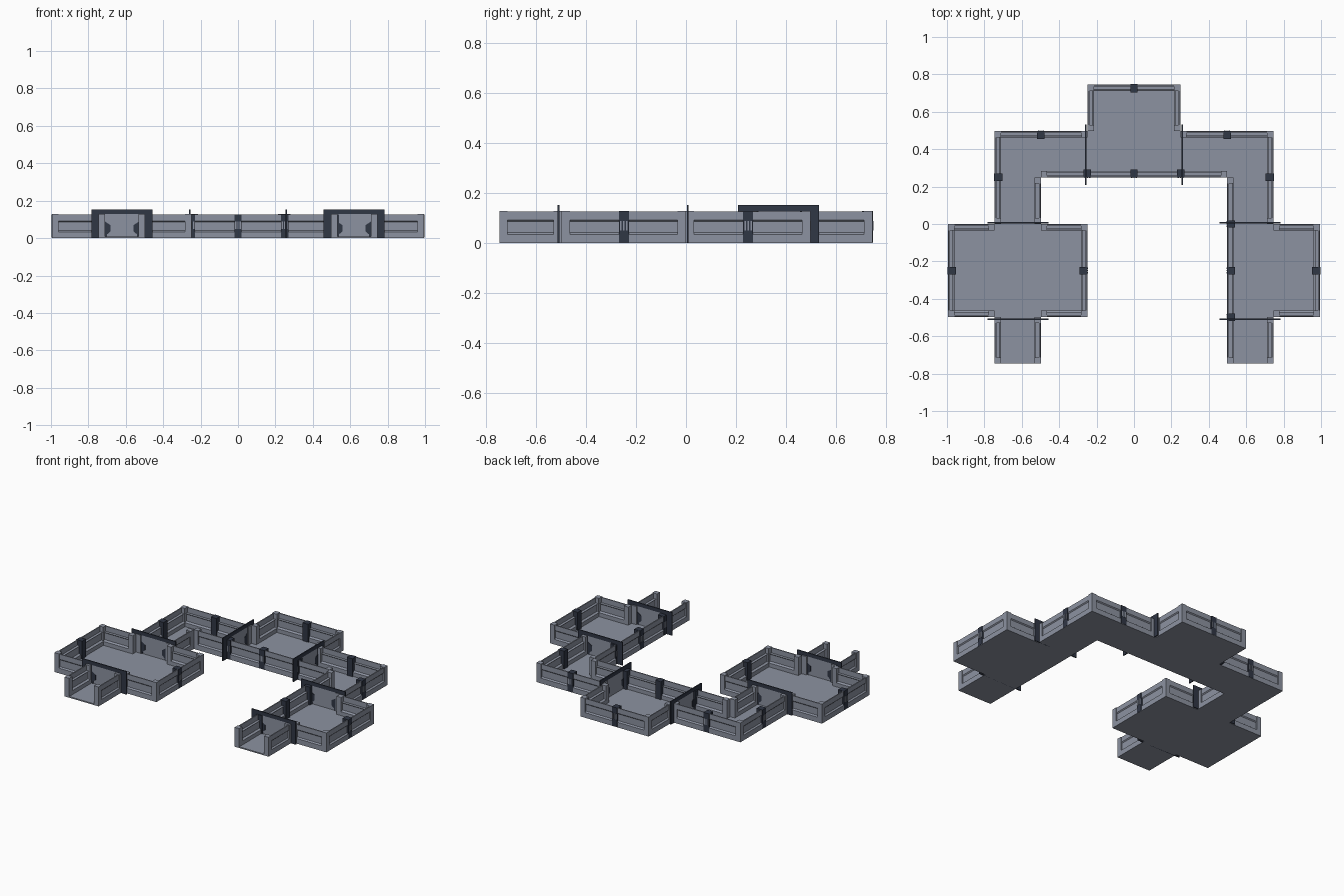
import bpy, bmesh
from mathutils import Vector

if "Cube" in bpy.data.objects:
    bpy.data.objects.remove(bpy.data.objects["Cube"])


def material(name, rgb):
    m = bpy.data.materials.new(name)
    m.diffuse_color = (*rgb, 1)
    m.use_nodes = True
    m.node_tree.nodes["Principled BSDF"].inputs["Base Color"].default_value = m.diffuse_color
    return m


GREY = material("steel grey", (0.265, 0.29, 0.355))
DARK = material("dark navy", (0.030, 0.038, 0.060))


def prism(bm, points, offset):
    """Extrude a flat outline along an offset vector."""
    f = bm.faces.new([bm.verts.new(p) for p in points])
    new = bmesh.ops.extrude_face_region(bm, geom=[f])["geom"]
    bmesh.ops.translate(bm, vec=offset, verts=[v for v in new if isinstance(v, bmesh.types.BMVert)])


def finish(name, bm, mat):
    bmesh.ops.recalc_face_normals(bm, faces=bm.faces)
    me = bpy.data.meshes.new(name)
    bm.to_mesh(me)
    bm.free()
    me.materials.append(mat)
    ob = bpy.data.objects.new(name, me)
    bpy.context.collection.objects.link(ob)
    return ob


class Run:
    """One straight wall; s runs along it, d runs inward, z up."""

    def __init__(self, a, b):
        self.a = Vector((*a, 0))
        v = Vector((*b, 0)) - self.a
        self.length = v.length
        self.u = v.normalized()
        self.n = Vector((-self.u.y, self.u.x, 0))

    def sweep(self, bm, profile, s0, s1):
        pts = [self.a + self.u * s0 + self.n * d + Vector((0, 0, z)) for d, z in profile]
        prism(bm, pts, self.u * (s1 - s0))

    def box(self, bm, s0, s1, d0, d1, z0, z1):
        self.sweep(bm, [(d0, z0), (d1, z0), (d1, z1), (d0, z1)], s0, s1)


# Plan outlines, with the interior always on the left
OUTER = [(.75, -.75), (.75, -.5), (1, -.5), (1, 0), (.75, 0), (.75, .5), (.25, .5), (.25, .75),
         (-.25, .75), (-.25, .5), (-.75, .5), (-.75, 0), (-1, 0), (-1, -.5), (-.75, -.5), (-.75, -.75)]
INNER = [(-.5, -.75), (-.5, -.5), (-.25, -.5), (-.25, 0), (-.5, 0), (-.5, .25), (.5, .25), (.5, -.75)]
# drawn slightly inside the quarter-unit grid in y
OUTER, INNER = ([(x * .995, y * .995) for x, y in line] for line in (OUTER, INNER))
runs = [Run(a, b) for line in (OUTER, INNER) for a, b in zip(line, line[1:])]

# Floor: one plate over the whole plan
bm = bmesh.new()
prism(bm, [(x, y, 0) for x, y in OUTER + INNER], Vector((0, 0, .008)))
finish("floor", bm, GREY)

# Walls: stepped rail, recessed panel and cap
PROFILE = [(0, 0), (0, .034), (.009, .041), (.009, .086), (.003, .092), (.028, .092),
           (.021, .086), (.021, .041), (.034, .034), (.034, 0)]
walls, tops, posts, clamps, slats = (bmesh.new() for _ in range(5))
for r in runs:
    L = r.length
    r.sweep(walls, PROFILE, 0, L)
    # thin parapet along the outer edge
    r.box(tops, 0, L, .003, .010, .092, .126)
    tiles = round(L / .25)
    for i in range(1, tiles):
        # clamp at each joint between tiles, with slats outside
        s = i * L / tiles
        r.box(clamps, s - .02, s + .02, -.001, .042, .002, .127)
        for k in (-1, 0, 1):
            r.box(slats, s + k * .012 - .003, s + k * .012 + .003, -.003, .002, .05, .088)
    # end posts
    r.box(posts, 0, .032, 0, .034, 0, .128)
    r.box(posts, L - .032, L, 0, .034, 0, .128)
finish("walls", walls, GREY)
finish("wall_parapets", tops, GREY)
finish("wall_posts", posts, GREY)
finish("wall_clamps", clamps, DARK)
finish("clamp_slats", slats, GREY)

# Doorways: dark frame with stepped opening and lintel, grey closed leaf
HALF = [(.09, .128), (.09, .088), (.062, .07), (.062, .036), (.08, .02), (.08, .002)]
FRAME = [(-.162, 0), (.162, 0), (.162, .128)] + HALF + [(-x, z) for x, z in reversed(HALF)] + [(-.162, .128)]
LINTEL = [(-.162, .128), (.162, .128), (.162, .152), (-.162, .152)]
LEAF = HALF + [(-x, z) for x, z in reversed(HALF)]
frames, lintels, leaves = (bmesh.new() for _ in range(3))
for target, shape, t in ((frames, FRAME, .007), (lintels, LINTEL, .007), (leaves, LEAF, .004)):
    for side in (-1, 1):
        for y in (-.51, .007):
            prism(target, [(side * .62 + x, y - t / 2, z) for x, z in shape], Vector((0, t, 0)))
        prism(target, [(side * .258 - t / 2, .37 + x, z) for x, z in shape], Vector((t, 0, 0)))
finish("door_frames", frames, DARK)
finish("door_lintels", lintels, DARK)
finish("door_leaves", leaves, GREY)
